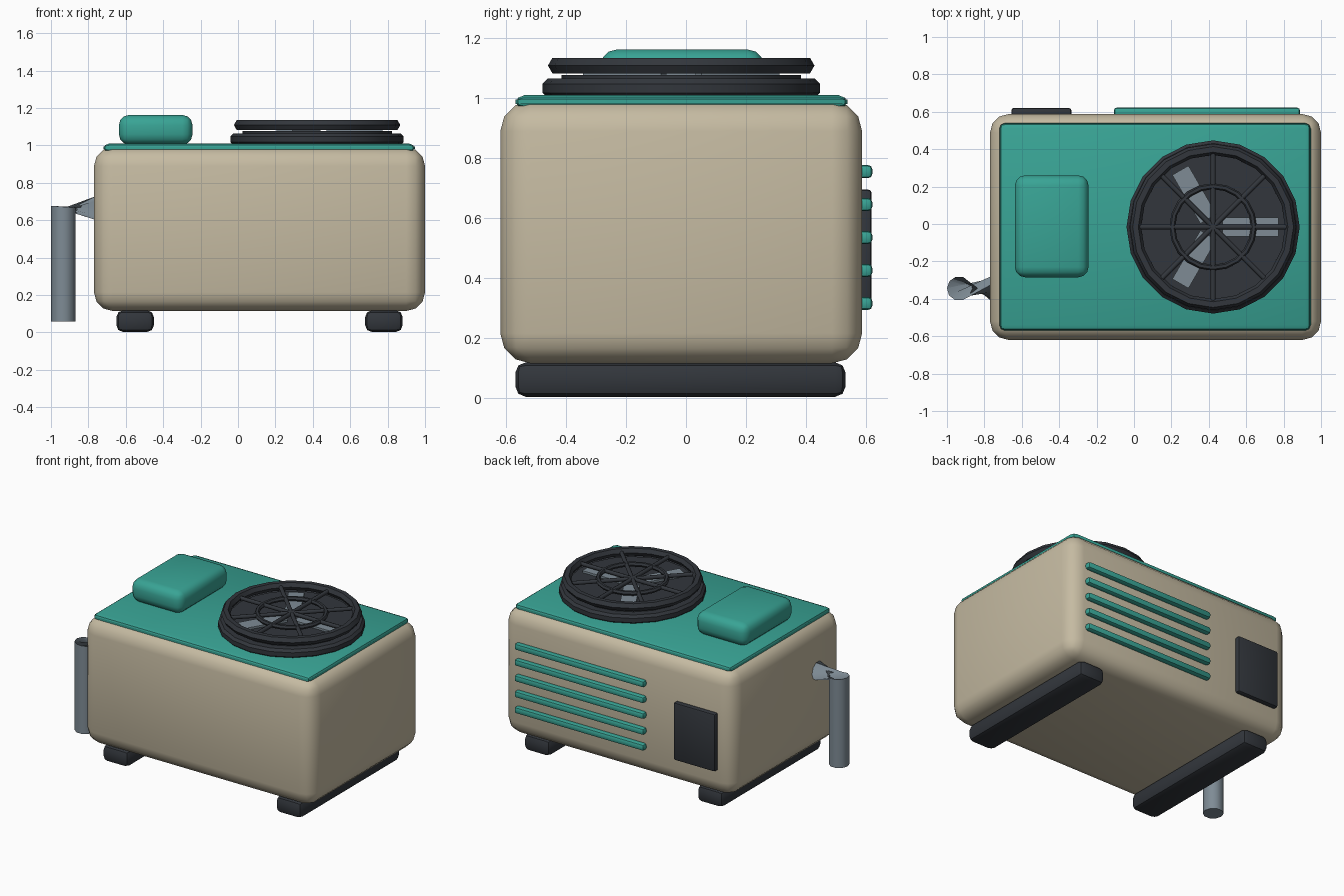
import bpy, bmesh, math
from mathutils import Matrix

if "Cube" in bpy.data.objects:
    bpy.data.objects.remove(bpy.data.objects["Cube"])

CY = -0.016          # shared centre line of the casing
FX = 0.423           # fan centre


def mat(name, c):
    m = bpy.data.materials.new(name)
    m.diffuse_color = (*c, 1)
    m.use_nodes = True
    m.node_tree.nodes["Principled BSDF"].inputs["Base Color"].default_value = m.diffuse_color
    return m


BEIGE = mat("beige", (0.56, 0.495, 0.36))
TEAL = mat("teal", (0.04, 0.37, 0.30))
DARK = mat("charcoal", (0.032, 0.037, 0.045))
GREY = mat("steel grey", (0.21, 0.26, 0.30))


def finish(name, bm, material, smooth=True, angle=40):
    bmesh.ops.recalc_face_normals(bm, faces=bm.faces)
    me = bpy.data.meshes.new(name)
    bm.to_mesh(me)
    bm.free()
    me.materials.append(material)
    ob = bpy.data.objects.new(name, me)
    bpy.context.collection.objects.link(ob)
    if smooth:
        bpy.ops.object.select_all(action='DESELECT')
        ob.select_set(True)
        bpy.context.view_layer.objects.active = ob
        bpy.ops.object.shade_smooth_by_angle(angle=math.radians(angle))
    return ob


def box(name, x, y, z, material, bevel=0, seg=1):
    bm = bmesh.new()
    bmesh.ops.create_cube(bm, size=1)
    for v in bm.verts:
        v.co = [(r[0] + r[1]) / 2 + c * (r[1] - r[0]) for r, c in zip((x, y, z), v.co)]
    if bevel:
        bmesh.ops.bevel(bm, geom=bm.edges[:], offset=bevel, segments=seg,
                        profile=0.5, affect='EDGES')
    return finish(name, bm, material)


def lathe(name, profile, sides, centre, material, closed=False):
    """Revolve (radius, z) points round a vertical axis."""
    bm = bmesh.new()
    rings = []
    for r, z in profile:
        rings.append([bm.verts.new((centre[0] + r * math.cos(2 * math.pi * i / sides),
                                    centre[1] + r * math.sin(2 * math.pi * i / sides), z))
                      for i in range(sides)])
    pairs = list(zip(rings, rings[1:]))
    if closed:
        pairs.append((rings[-1], rings[0]))
    else:
        bm.faces.new(rings[0])
        bm.faces.new(rings[-1])
    for a, b in pairs:
        for i in range(sides):
            j = (i + 1) % sides
            bm.faces.new((a[i], a[j], b[j], b[i]))
    return finish(name, bm, material)


def ring(name, major, minor, z, material, sides=20, n=6):
    prof = [(major + minor * math.cos(2 * math.pi * k / n),
             z + minor * math.sin(2 * math.pi * k / n)) for k in range(n)]
    return lathe(name, prof, sides, (FX, CY), material, closed=True)


# Casing, lid and runners
box("casing", (-0.77, 1.0), (-0.62, 0.588), (0.115, 0.99), BEIGE, 0.1, 3)
box("lid", (-0.72, 0.945), (-0.57, 0.54), (0.965, 1.01), TEAL, 0.03, 2)
for side, x in (("left", -0.55), ("right", 0.78)):
    box(side + "_foot", (x - 0.1, x + 0.1), (-0.57, 0.533), (0.003, 0.118), DARK, 0.035, 2)
box("control_housing", (-0.637, -0.243), (-0.285, 0.26), (1.005, 1.163), TEAL, 0.055, 3)

# Fan base, floor and blades
lathe("fan_base", [(0.445, 1.0), (0.463, 1.018), (0.463, 1.048), (0.447, 1.065)],
      20, (FX, CY), DARK)
lathe("fan_floor", [(0.4, 1.05), (0.4, 1.077)], 20, (FX, CY), DARK)
for k in range(3):
    bm = bmesh.new()
    bmesh.ops.create_cube(bm, size=1)
    m = (Matrix.Translation((FX, CY, 1.083)) @ Matrix.Rotation(2 * math.pi * k / 3, 4, 'Z')
         @ Matrix.Translation((0.2, 0, 0)) @ Matrix.Diagonal((0.3, 0.1, 0.016, 1)))
    bmesh.ops.transform(bm, matrix=m, verts=bm.verts)
    finish("fan_blade_%d" % (k + 1), bm, GREY, smooth=False)

# Guard: two rings and four crossing bars
ring("guard_outer_ring", 0.415, 0.03, 1.109, DARK)
ring("guard_inner_ring", 0.218, 0.016, 1.109, DARK)
for k in range(4):
    bm = bmesh.new()
    bmesh.ops.create_cone(bm, cap_ends=True, segments=8, radius1=0.014, radius2=0.014, depth=0.84)
    m = (Matrix.Translation((FX, CY, 1.109)) @ Matrix.Rotation(math.pi * k / 4, 4, 'Z')
         @ Matrix.Rotation(math.pi / 2, 4, 'Y'))
    bmesh.ops.transform(bm, matrix=m, verts=bm.verts)
    finish("guard_bar_%d" % (k + 1), bm, DARK, angle=50)

# Rear louvres and access panel
for k in range(5):
    z = 0.315 + 0.11 * k
    box("louvre_%d" % (k + 1), (-0.107, 0.887), (0.575, 0.622), (z - 0.022, z + 0.022),
        TEAL, 0.014, 2)
box("access_panel", (-0.655, -0.335), (0.575, 0.62), (0.295, 0.695), DARK, 0.012, 2)

# Drain pipe: round stub on the casing, pinched twisted elbow, vertical drop
bm = bmesh.new()
N, R, PY = 10, 0.065, -0.345
stub, elbow, end = [], [], []
for i in range(N):
    t = 2 * math.pi * i / N
    u = t + math.radians(160)
    stub.append(bm.verts.new((-0.765, PY + R * math.cos(t), 0.665 + R * math.sin(t))))
    x, y = -0.935 - R * math.sin(u), PY + R * math.cos(u)
    elbow.append(bm.verts.new((x, y, 0.672 - 0.08 * (x + 0.935))))
    end.append(bm.verts.new((x, y, 0.06)))
for a, b in ((stub, elbow), (elbow, end)):
    for i in range(N):
        j = (i + 1) % N
        bm.faces.new((a[i], a[j], b[j], b[i]))
bm.faces.new(stub)
bm.faces.new(end)
finish("drain_pipe", bm, GREY)
